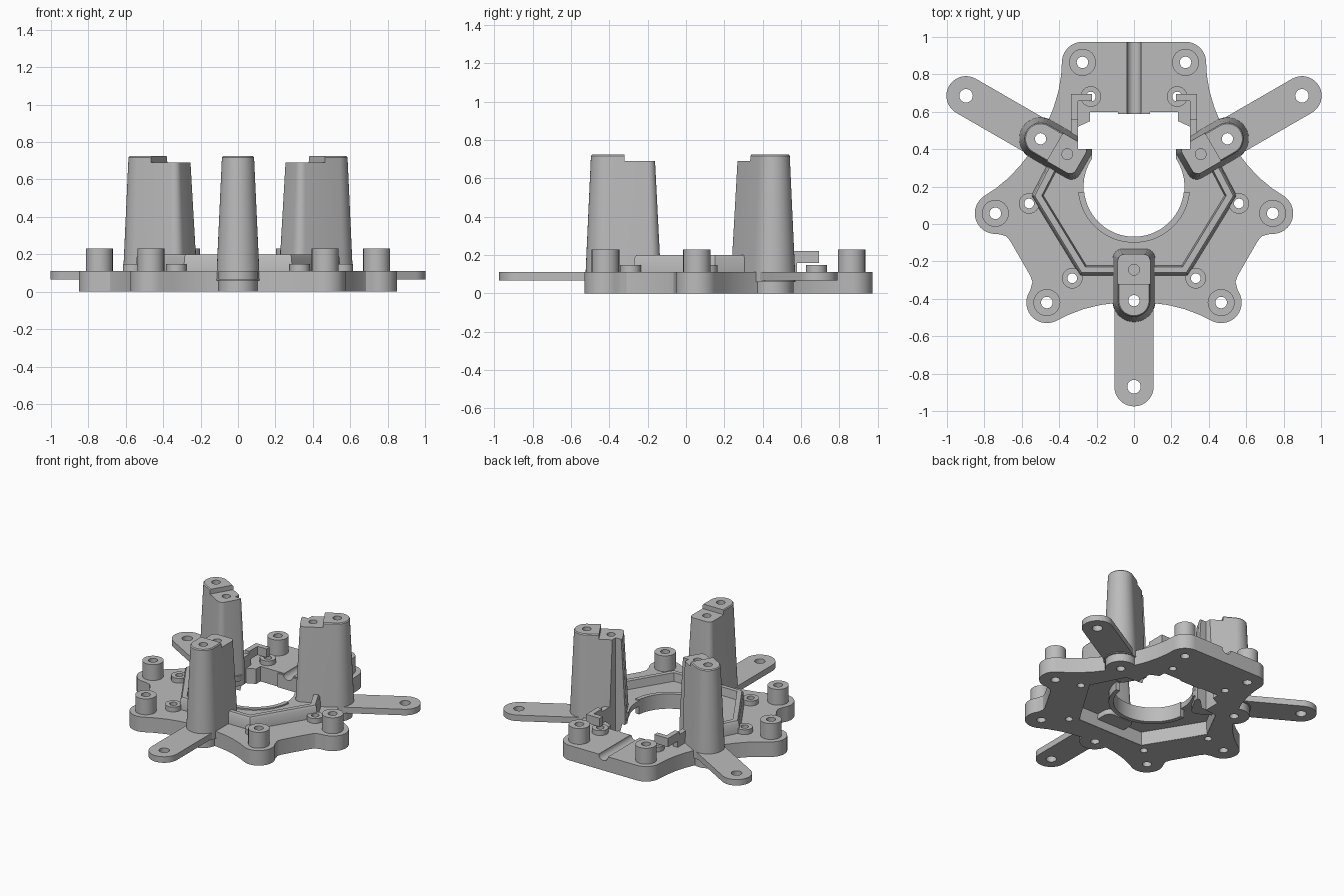
import bpy
import bmesh
from math import cos, sin, radians, pi
from mathutils import Matrix, Vector

cube = bpy.data.objects.get("Cube")
if cube:
    bpy.data.objects.remove(cube, do_unlink=True)

# Single grey plastic
grey = bpy.data.materials.new("grey plastic")
grey.use_nodes = True
grey.diffuse_color = (0.5, 0.5, 0.5, 1)
grey.node_tree.nodes["Principled BSDF"].inputs["Base Color"].default_value = (0.5, 0.5, 0.5, 1)

CENTRE = Vector((0, 0.167))
PLATE_TOP = 0.112
TURNS = (0, 120, 240)
BOSS = (0.466, -0.587)
PEG = (0.33, -0.457)
POST, ARM_END = -0.577, -1.037


def arc(c, r, a, b, n=12):
    return [(c[0] + r * cos(radians(a + (b - a) * i / n)),
             c[1] + r * sin(radians(a + (b - a) * i / n))) for i in range(n + 1)]


def mirrored(half):
    return half + [(-x, y) for x, y in reversed(half)]


def place(p, turn):
    """Three-fold local position to model position."""
    return CENTRE + Matrix.Rotation(radians(turn), 2) @ Vector(p)


def scaled(points, s):
    return [CENTRE + (Vector(p) - CENTRE) * s for p in points]


def loft(bm, *rings):
    """Close a solid through rings given as (points, z)."""
    rows = [[bm.verts.new((p[0], p[1], z)) for p in pts] for pts, z in rings]
    n = len(rows[0])
    for low, high in zip(rows, rows[1:]):
        for i in range(n):
            bm.faces.new((low[i], low[(i + 1) % n], high[(i + 1) % n], high[i]))
    bm.faces.new(rows[0][::-1])
    bm.faces.new(rows[-1])


def prism(bm, pts, z0, z1):
    loft(bm, (pts, z0), (pts, z1))


def disc(bm, c, r, z0, z1):
    prism(bm, arc(c, r, 0, 345, 23), z0, z1)


def box(bm, x0, x1, y0, y1, z0, z1):
    prism(bm, [(x0, y0), (x1, y0), (x1, y1), (x0, y1)], z0, z1)


def finish(bm, name, cutters=(), turn=None, helper=False):
    if turn is not None:
        bm.transform(Matrix.Translation(CENTRE.to_3d()) @ Matrix.Rotation(radians(turn), 4, 'Z'))
    bmesh.ops.recalc_face_normals(bm, faces=bm.faces)
    mesh = bpy.data.meshes.new(name)
    bm.to_mesh(mesh)
    bm.free()
    ob = bpy.data.objects.new(name, mesh)
    bpy.context.collection.objects.link(ob)
    mesh.materials.append(grey)
    if helper:
        ob.hide_render = True
        ob.hide_viewport = True
        ob.display_type = 'WIRE'
        return ob
    for cutter in cutters:
        mod = ob.modifiers.new("cut", 'BOOLEAN')
        mod.operation = 'DIFFERENCE'
        mod.solver = 'EXACT'
        mod.object = cutter
    # Bake the cuts, then smooth the curved walls
    if cutters:
        deps = bpy.context.evaluated_depsgraph_get()
        baked = bpy.data.meshes.new_from_object(ob.evaluated_get(deps))
        ob.modifiers.clear()
        ob.data = baked
    bpy.ops.object.select_all(action='DESELECT')
    ob.select_set(True)
    bpy.context.view_layer.objects.active = ob
    bpy.ops.object.shade_smooth_by_angle(angle=radians(32))
    return ob


# Cutter: every screw hole
bm = bmesh.new()
for turn in TURNS:
    for side in (1, -1):
        disc(bm, place((side * BOSS[0], BOSS[1]), turn), 0.031, -0.1, 0.5)
        disc(bm, place((side * PEG[0], PEG[1]), turn), 0.026, -0.1, 0.5)
    disc(bm, place((0, POST), turn), 0.03, -0.1, 1)
    disc(bm, place((0, ARM_END), turn), 0.036, -0.1, 0.5)
    disc(bm, place((0, POST + 0.165), turn), 0.029, 0.64, 1)
holes = finish(bm, "screw_hole_cutter", helper=True)

# Cutter: central opening, round in front and square behind
opening = arc((0, 0.2), 0.27, -90, 33.5, 16)[1:]
opening += [(0.225, 0.4), (0.3, 0.4), (0.3, 0.52), (0.235, 0.55), (0.235, 0.6)]
bm = bmesh.new()
prism(bm, mirrored(opening), -0.1, 1)
centre_cut = finish(bm, "opening_cutter", helper=True)

# Cutter: hollow beneath the raised rim
hexagon = mirrored([(0.29, -0.275), (0.55, 0.15), (0.42, 0.4), (0.23, 0.42)])
bm = bmesh.new()
prism(bm, scaled(hexagon, 0.95), -0.1, 0.5)
well = finish(bm, "well_cutter", helper=True)

# Cutter: round cable groove across the back
bm = bmesh.new()
bmesh.ops.create_cone(bm, cap_ends=True, segments=24, radius1=0.038, radius2=0.038, depth=0.6,
                      matrix=Matrix.Translation((0, 0.8, PLATE_TOP)) @ Matrix.Rotation(pi / 2, 4, 'X'))
groove = finish(bm, "groove_cutter", helper=True)


# Base plate: lobes at the screws, hollow sweeps at the arms, straight back
def sector(turn):
    def half(straight):
        pts = [(0.08, -0.587), (0.18, -0.6), (0.27, -0.622), (0.35, -0.652)]
        pts += arc(BOSS, 0.11, -115, -30 if straight else 35, 14)
        if not straight:
            u, t = Vector((cos(pi / 6), -0.5)), Vector((0.5, cos(pi / 6)))
            pts += [tuple(u * a + t * b) for a, b in ((0.73, -0.163), (0.709, -0.142), (0.702, -0.11))]
        return pts
    right, left = half(turn == 120), half(turn == 240)
    pts = [(-x, y) for x, y in reversed(left)] + right
    return [place(p, turn) for p in pts]


bm = bmesh.new()
prism(bm, [p for turn in TURNS for p in sector(turn)], 0, PLATE_TOP)
finish(bm, "base_plate", (centre_cut, well, groove, holes))

# Raised rim: sloped outer wall, sunken floor, hollow underside
bm = bmesh.new()
loft(bm, (scaled(hexagon, 0.88), 0.14), (scaled(hexagon, 0.91), 0.25))
floor_cut = finish(bm, "rim_floor_cutter", helper=True)
bm = bmesh.new()
loft(bm, (scaled(hexagon, 0.95), -0.1), (scaled(hexagon, 0.93), 0.1))
under_cut = finish(bm, "rim_underside_cutter", helper=True)
bm = bmesh.new()
loft(bm, (hexagon, 0.001), (hexagon, 0.11), (scaled(hexagon, 0.985), 0.185), (scaled(hexagon, 0.965), 0.2))
finish(bm, "raised_rim", (floor_cut, under_cut, centre_cut))

# Collar around the round opening
bm = bmesh.new()
collar = arc((0, 0.2), 0.30, 186, 354, 32) + arc((0, 0.2), 0.268, 354, 186, 32)
prism(bm, collar, 0.04, 0.15)
finish(bm, "opening_collar")


# Tall tapered posts with a stepped top, and the flat arms beneath them
def post_outline(w, inner, r):
    return (arc((0, POST), w, 180, 360, 20) + arc((w - r, inner - r), r, 0, 90, 6)
            + arc((r - w, inner - r), r, 90, 180, 6))


for turn, label in zip(TURNS, ("front", "left", "right")):
    bm = bmesh.new()
    box(bm, -0.2, 0.2, -0.487, 0, 0.69, 1)
    step = finish(bm, label + "_step_cutter", turn=turn, helper=True)
    bm = bmesh.new()
    loft(bm, (post_outline(0.115, -0.297, 0.05), 0.06), (post_outline(0.113, -0.3, 0.05), 0.13),
         (post_outline(0.086, -0.33, 0.035), 0.718), (post_outline(0.08, -0.335, 0.03), 0.725))
    finish(bm, label + "_post", (step, centre_cut, holes), turn)

    bm = bmesh.new()
    disc(bm, (0, POST), 0.105, 0, 0.08)
    finish(bm, label + "_post_foot", (holes,), turn)

    bm = bmesh.new()
    outline = arc((0, ARM_END), 0.105, 180, 360, 20) + [(0.105, -0.5), (-0.105, -0.5)]
    prism(bm, outline, 0.066, PLATE_TOP - 0.001)
    finish(bm, label + "_arm", (holes,), turn)

# Standoffs and small pegs at the plate screws
for turn, label in zip(TURNS, ("front", "left", "right")):
    for side, end in ((1, "a"), (-1, "b")):
        for part, pos, r, top in (("standoff", BOSS, 0.072, 0.23), ("peg", PEG, 0.055, 0.148)):
            bm = bmesh.new()
            disc(bm, place((side * pos[0], pos[1]), turn), r, 0.002, top)
            finish(bm, f"{label}_{part}_{end}", (holes,))

# Hooked brackets beside the square opening
for side, label in ((1, "left"), (-1, "right")):
    bm = bmesh.new()
    a, b, c = (side * v for v in (0.3, 0.338, 0.225))
    prism(bm, [(a, 0.4), (b, 0.4), (b, 0.58), (a, 0.58)], 0.03, 0.2)
    prism(bm, [(a, 0.56), (b, 0.56), (b, 0.695), (c, 0.695), (c, 0.658), (a, 0.658)], 0.158, 0.222)
    finish(bm, label + "_hook_bracket")

# Small lip where the groove meets the opening
bm = bmesh.new()
box(bm, -0.085, 0.085, 0.588, 0.61, 0.002, 0.105)
finish(bm, "groove_lip", (groove,))
